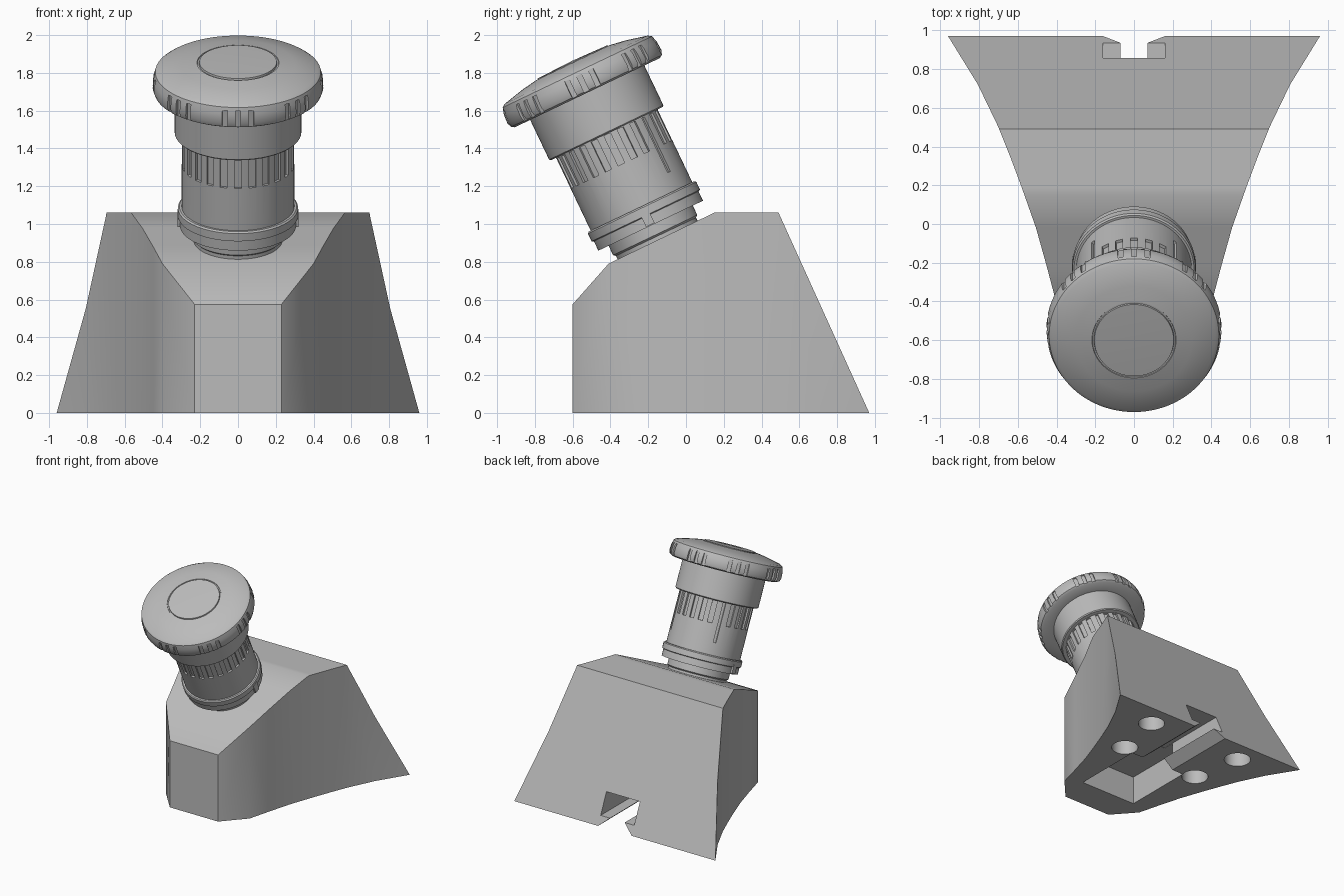
import bpy, bmesh, math
from mathutils import Matrix, Vector

cube = bpy.data.objects.get("Cube")
if cube:
    bpy.data.objects.remove(cube, do_unlink=True)

grey = bpy.data.materials.new("plain_grey")
grey.use_nodes = True
grey.diffuse_color = (0.5, 0.5, 0.5, 1)
grey.node_tree.nodes["Principled BSDF"].inputs["Base Color"].default_value = (0.5, 0.5, 0.5, 1)


def to_object(name, bm):
    bmesh.ops.recalc_face_normals(bm, faces=bm.faces)
    mesh = bpy.data.meshes.new(name)
    bm.to_mesh(mesh)
    bm.free()
    mesh.materials.append(grey)
    obj = bpy.data.objects.new(name, mesh)
    bpy.context.collection.objects.link(obj)
    return obj


def prism(name, outline, direction):
    """Extrude a closed outline of 3D points along a direction."""
    bm = bmesh.new()
    face = bm.faces.new([bm.verts.new(p) for p in outline])
    ext = bmesh.ops.extrude_face_region(bm, geom=[face])
    moved = [v for v in ext["geom"] if isinstance(v, bmesh.types.BMVert)]
    bmesh.ops.translate(bm, verts=moved, vec=Vector(direction))
    return to_object(name, bm)


def lathe(name, profile, steps=96):
    """Revolve (radius, height) points around z."""
    bm = bmesh.new()
    verts = [bm.verts.new((r, 0, h)) for r, h in profile]
    edges = [bm.edges.new(pair) for pair in zip(verts, verts[1:])]
    bmesh.ops.spin(bm, geom=verts + edges, axis=(0, 0, 1), cent=(0, 0, 0),
                   angle=math.tau, steps=steps)
    bmesh.ops.remove_doubles(bm, verts=bm.verts, dist=0.0005)
    return to_object(name, bm)


def ring_box(bm, angle, radius, low, high, width, depth):
    """Add a box standing on a ring, angle zero facing the front."""
    place = (Matrix.Rotation(angle, 4, "Z")
             @ Matrix.Translation((0, -radius, (low + high) / 2))
             @ Matrix.Diagonal((width, depth, high - low, 1)))
    bmesh.ops.create_cube(bm, size=1, matrix=place)


def boolean(obj, cutter, operation="DIFFERENCE"):
    """Apply a boolean, then discard the cutter."""
    cutter.hide_render = True
    mod = obj.modifiers.new("cut", "BOOLEAN")
    mod.object, mod.operation, mod.solver = cutter, operation, "EXACT"
    bpy.context.view_layer.update()
    graph = bpy.context.evaluated_depsgraph_get()
    baked = bpy.data.meshes.new_from_object(obj.evaluated_get(graph))
    obj.modifiers.clear()
    obj.data = baked
    bpy.data.objects.remove(cutter, do_unlink=True)


def smooth(obj):
    bpy.ops.object.select_all(action="DESELECT")
    obj.select_set(True)
    bpy.context.view_layer.objects.active = obj
    bpy.ops.object.shade_smooth_by_angle(angle=math.radians(30))


def mirrored(half):
    return half + [(-x, y) for x, y in reversed(half)]


# Stand: flared plan cut to the sloping side profile
plan = mirrored([(0.23, -0.6), (0.4, -0.41), (0.45, -0.22), (0.506, -0.02), (0.58, 0.19),
                 (0.64, 0.35), (0.7, 0.5), (0.806, 0.72), (0.96, 0.97)])
side = [(-0.7, 0), (-0.6, 0.575), (-0.41, 0.79), (0.15, 1.06), (0.49, 1.06), (0.97, 0)]
side[0] = (-0.6, 0)
stand = prism("stand", [(x, y, 0) for x, y in plan], (0, 0, 1.3))
boolean(stand, prism("side_shape", [(-1.2, y, z) for y, z in side], (2.4, 0, 0)), "INTERSECT")

# Underside: pocket, T-shaped channel with a flared mouth, four round sockets
pocket = mirrored([(0.27, -0.33), (0.27, 0.3)])
boolean(stand, prism("pocket_cutter", [(x, y, -0.1) for x, y in pocket], (0, 0, 0.35)))
channel = mirrored([(0.277, -0.1), (0.16, 0), (0.07, 0.077), (0.16, 0.077), (0.16, 0.252)])
boolean(stand, prism("channel_cutter", [(x, 0.2, z) for x, z in channel], (0, 1, 0)))
for sx in (-1, 1):
    for x, y in ((0.46, 0.77), (0.375, 0.33)):
        bm = bmesh.new()
        bmesh.ops.create_cone(bm, cap_ends=True, segments=32, radius1=0.108, radius2=0.108,
                              depth=0.3, matrix=Matrix.Translation((sx * x, y, 0)))
        boolean(stand, to_object("socket_cutter", bm))
smooth(stand)

# Tilted frame shared by the knob parts
tilt = Matrix.Rotation(math.radians(25.5), 4, "X") @ Matrix.Translation((0, 0.258, 0))

# Barrel: foot, stepped collar and slotted sleeve
barrel = lathe("barrel", [(0, 0.87), (0.235, 0.87), (0.235, 0.91), (0.247, 0.92), (0.247, 0.975),
                          (0.307, 0.975), (0.307, 1.03), (0.318, 1.035), (0.318, 1.08),
                          (0.31, 1.088), (0.298, 1.088), (0.298, 1.53), (0, 1.53)])
bm = bmesh.new()
for i in range(24):
    long_slot = i in (9, 15)
    ring_box(bm, math.tau * i / 24, 0.298, 1.19 if long_slot else 1.335, 1.51,
             0.022 if long_slot else 0.038, 0.03)
boolean(barrel, to_object("slot_cutter", bm))

# Collar lugs on both sides
bm = bmesh.new()
for angle in (math.pi / 2, -math.pi / 2):
    ring_box(bm, angle, 0.3, 0.98, 1.06, 0.05, 0.04)
lugs = to_object("collar_lugs", bm)

# Cap: neck, wide rim and shallow dome with a ringed centre
cap = lathe("cap", [(0, 1.515), (0.328, 1.515), (0.335, 1.522), (0.335, 1.755), (0.425, 1.755),
                    (0.443, 1.765), (0.452, 1.79), (0.449, 1.84), (0.438, 1.877), (0.42, 1.89),
                    (0.3, 1.918), (0.217, 1.931), (0.215, 1.926), (0.207, 1.926),
                    (0.205, 1.936), (0, 1.942)])
bm = bmesh.new()
for group in range(8):
    for k in (-1, 0, 1):
        ring_box(bm, math.radians(45 * group + 9 * k), 0.452, 1.74, 1.86, 0.028, 0.032)
boolean(cap, to_object("grip_cutter", bm))

for part in (barrel, lugs, cap):
    smooth(part)
    part.matrix_world = tilt
